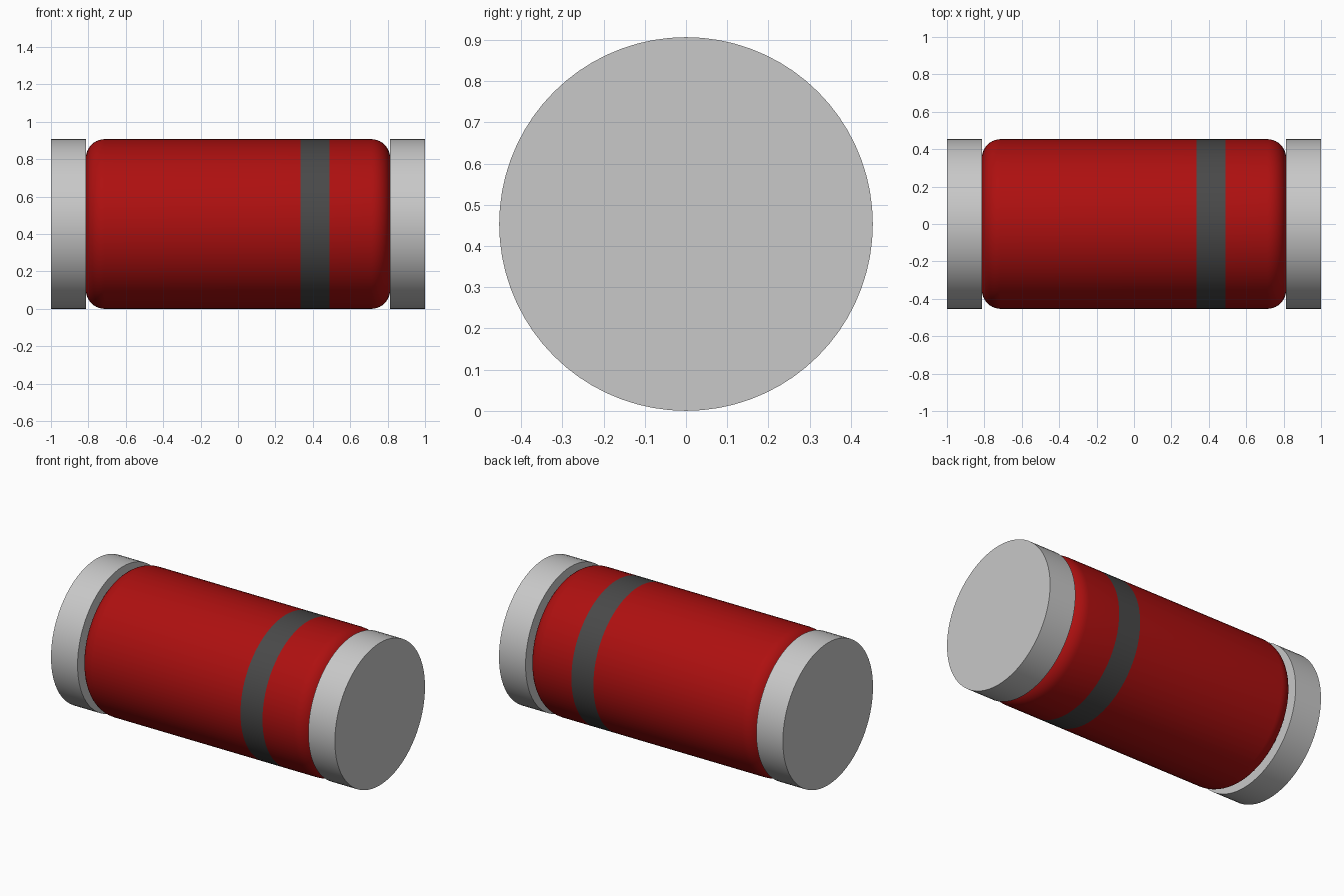
import bpy, bmesh, math

old = bpy.data.objects.get("Cube")
if old:
    bpy.data.objects.remove(old, do_unlink=True)

RADIUS = 0.4535     # outer radius of caps and body
CAP_INNER = 0.813   # where the caps meet the body
FILLET = 0.10       # rounding of the body ends
BAND = (0.335, 0.49)
SEGMENTS = 72


def material(name, rgb):
    m = bpy.data.materials.new(name)
    m.use_nodes = True
    colour = (*rgb, 1.0)
    m.diffuse_color = colour
    m.node_tree.nodes["Principled BSDF"].inputs["Base Color"].default_value = colour
    return m


red = material("red glaze", (0.42, 0.005, 0.005))
grey = material("dark grey band", (0.066, 0.066, 0.066))
metal = material("light grey metal", (0.58, 0.58, 0.58))


def lathe_x(name, profile, materials):
    """Closed solid of revolution about the x axis from (x, radius) points."""
    bm = bmesh.new()
    rings = []
    for x, r in profile:
        rings.append([bm.verts.new((x, r * math.cos(a), r * math.sin(a)))
                      for a in (2 * math.pi * i / SEGMENTS for i in range(SEGMENTS))])
    for a, b in zip(rings, rings[1:]):
        for i in range(SEGMENTS):
            j = (i + 1) % SEGMENTS
            bm.faces.new((a[i], a[j], b[j], b[i]))
    bm.faces.new(rings[0])
    bm.faces.new(rings[-1])
    bmesh.ops.recalc_face_normals(bm, faces=bm.faces)
    mesh = bpy.data.meshes.new(name)
    bm.to_mesh(mesh)
    bm.free()
    for m in materials:
        mesh.materials.append(m)
    ob = bpy.data.objects.new(name, mesh)
    ob.location.z = RADIUS
    bpy.context.collection.objects.link(ob)
    bpy.ops.object.select_all(action='DESELECT')
    ob.select_set(True)
    bpy.context.view_layer.objects.active = ob
    bpy.ops.object.shade_smooth_by_angle(angle=math.radians(30))
    return ob


# Body: cylinder with rounded ends, split where the band starts and stops
arc = [(CAP_INNER - FILLET + FILLET * math.sin(t), RADIUS - FILLET + FILLET * math.cos(t))
       for t in (math.pi / 2 * k / 10 for k in range(11))]
profile = [(-x, r) for x, r in reversed(arc)] + [(x, RADIUS) for x in BAND] + arc
body = lathe_x("body", profile, [red, grey])

# Polarity band: the ring of faces between the two splits
for face in body.data.polygons:
    if BAND[0] < face.center.x < BAND[1]:
        face.material_index = 1

# Metal end caps
for side, name in ((-1, "right_end_cap"), (1, "left_end_cap")):
    lathe_x(name, [(side * CAP_INNER, RADIUS), (side * 1.0, RADIUS)], [metal])
